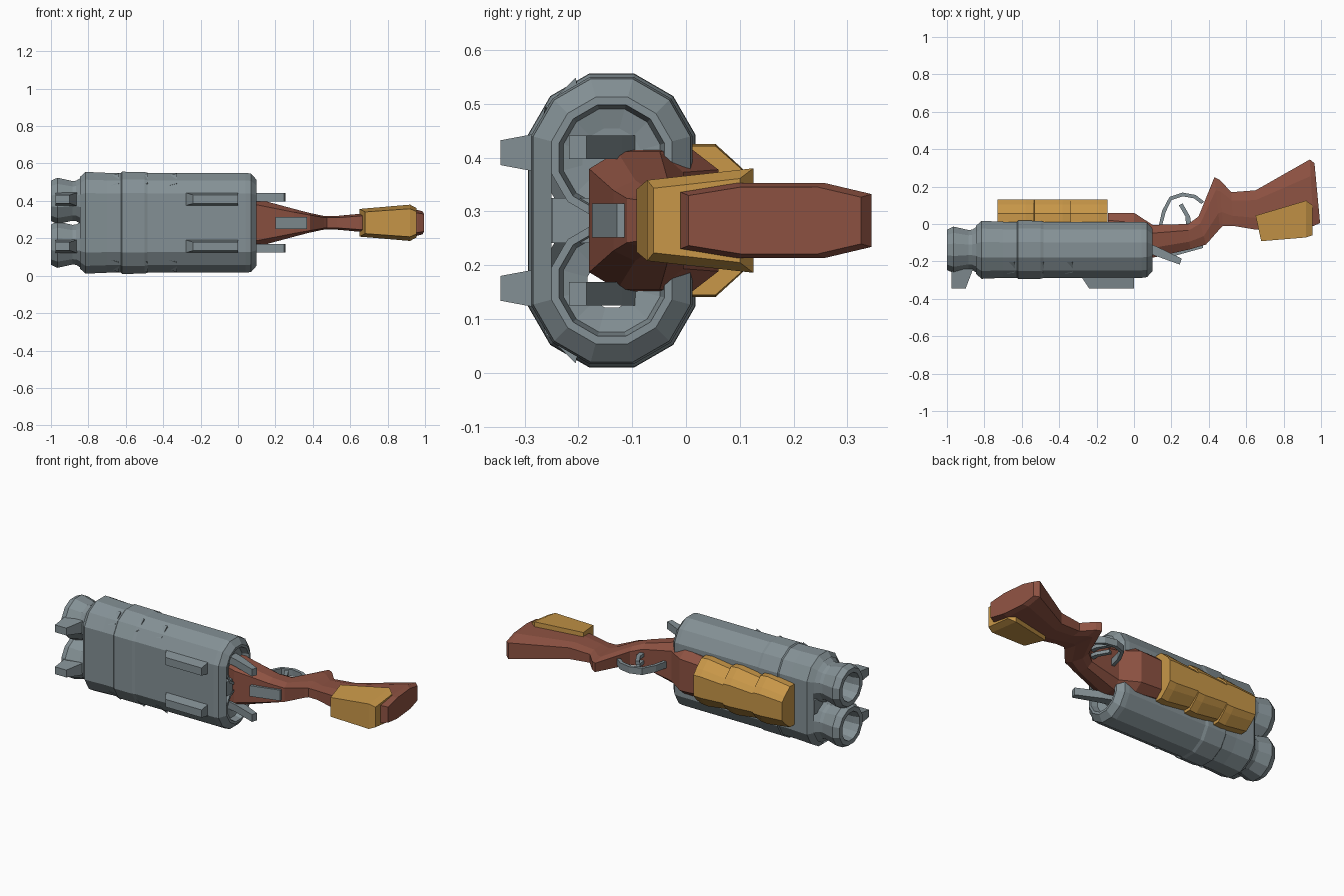
import bpy, bmesh, math
from mathutils import Vector

if "Cube" in bpy.data.objects:
    bpy.data.objects.remove(bpy.data.objects["Cube"])

CZ = 0.283               # middle plane
BY = -0.138              # barrel axis height (y)
BARRELS = (0.166, 0.40)  # barrel axes (z)


def material(name, col):
    m = bpy.data.materials.new(name)
    m.diffuse_color = (*col, 1)
    m.use_nodes = True
    m.node_tree.nodes["Principled BSDF"].inputs["Base Color"].default_value = m.diffuse_color
    return m


STEEL = material("steel grey", (0.23, 0.28, 0.30))
WOOD = material("red wood", (0.27, 0.085, 0.055))
BRASS = material("yellow brass", (0.58, 0.31, 0.065))


def loft(name, rings, mat, caps=True, closed=False):
    """Skin a list of equal-length point rings."""
    bm = bmesh.new()
    vs = [[bm.verts.new(p) for p in r] for r in rings]
    n = len(vs[0])
    pairs = list(zip(vs, vs[1:])) + ([(vs[-1], vs[0])] if closed else [])
    for a, b in pairs:
        for i in range(n):
            j = (i + 1) % n
            bm.faces.new((a[i], a[j], b[j], b[i]))
    if caps and not closed:
        bm.faces.new(vs[0])
        bm.faces.new(vs[-1])
    bmesh.ops.recalc_face_normals(bm, faces=bm.faces)
    me = bpy.data.meshes.new(name)
    bm.to_mesh(me)
    bm.free()
    me.materials.append(mat)
    ob = bpy.data.objects.new(name, me)
    bpy.context.collection.objects.link(ob)
    return ob


def circle(x, r, z, n=12):
    k = r / math.cos(math.pi / n)
    return [Vector((x, BY + k * math.cos((i + .5) * math.tau / n),
                    z + k * math.sin((i + .5) * math.tau / n))) for i in range(n)]


def stadium(x, r):
    """Outline wrapping both barrels."""
    top = circle(x, r, BARRELS[1])[:6]
    low = circle(x, r, BARRELS[0])[6:]
    return top + low


def lathe(name, prof, z, mat, caps=False, closed=False):
    return loft(name, [circle(x, r, z) for x, r in prof], mat, caps, closed)


def prism(name, pts, z0, z1, mat):
    """Extrude an xy profile along z."""
    return loft(name, [[(x, y, z) for x, y in pts] for z in (z0, z1)], mat)


def slab(name, base, tip, y0, y1, zc, w0, w1, mat):
    """Tapered block standing on the -y side; base/tip are x spans."""
    def rect(s, y, w):
        return [(s[0], y, zc - w), (s[1], y, zc - w), (s[1], y, zc + w), (s[0], y, zc + w)]
    return loft(name, [rect(base, y0, w0), rect(tip, y1, w1)], mat)


# barrel shroud with front collar and bevelled rear
loft("barrel_shroud", [stadium(x, r) for x, r in (
    (-0.845, 0.128), (-0.815, 0.155), (-0.70, 0.150), (0.04, 0.150),
    (0.07, 0.146), (0.10, 0.112))], STEEL, caps=False)
# wrapped band around the shroud
loft("shroud_band", [stadium(x, r) for x, r in (
    (-0.63, 0.146), (-0.62, 0.156), (-0.50, 0.155), (-0.47, 0.146))], STEEL, caps=False)
# filler walls between the barrels at both ends
for nm, x0, x1, h in (("front_web", -0.845, -0.80, 0.125), ("rear_web", 0.05, 0.085, 0.11)):
    prism(nm, [(x0, BY - h), (x1, BY - h), (x1, BY + h), (x0, BY + h)],
          BARRELS[0] + 0.075, BARRELS[1] - 0.075, STEEL)

for k, z in enumerate(BARRELS):
    side = ("lower", "upper")[k]
    out = (-1, 1)[k]
    # flared muzzle with a deep bore
    lathe(side + "_muzzle", [(-0.83, 0.13), (-0.865, 0.108), (-0.885, 0.106),
                             (-0.965, 0.124), (-1.0, 0.108), (-1.0, 0.082),
                             (-0.96, 0.075), (0.05, 0.072)], z, STEEL)
    # breech ring
    lathe(side + "_breech_ring", [(0.10, 0.112), (0.10, 0.098), (0.06, 0.09),
                                  (0.05, 0.045)], z, STEEL)
    if k == 1:
        lathe("breech_plug", [(0.04, 0.08), (0.052, 0.08)], z, STEEL, caps=True)
    zs = CZ + out * 0.126
    # front sight and rear rib
    slab(side + "_front_sight", (-0.975, -0.86), (-0.975, -0.90), -0.24, -0.345, zs, 0.036, 0.022, STEEL)
    slab(side + "_rear_rib", (-0.29, 0.0), (-0.24, 0.0), -0.27, -0.345, zs, 0.037, 0.023, STEEL)
    # hammer
    zh = CZ + out * 0.136
    prism(side + "_hammer", [(0.04, -0.09), (0.12, -0.12), (0.255, -0.185), (0.245, -0.217),
                             (0.10, -0.165), (0.04, -0.15)], zh - 0.022, zh + 0.022, STEEL)
    # raised wedges along the outer edge of the shroud
    for i, x in enumerate((-0.66, -0.505, -0.35)):
        zo = z + out * 0.128
        loft(f"{side}_wedge_{i}", [
            [(x - 0.035, -0.20, zo), (x - 0.035, -0.265, zo - out * 0.05), (x - 0.035, -0.19, zo - out * 0.05)],
            [(x + 0.025, -0.205, zo + out * 0.020), (x + 0.025, -0.262, zo - out * 0.035),
             (x + 0.025, -0.19, zo - out * 0.05)]], STEEL)


def section(t, b, w):
    """Octagonal section between a top and a bottom point."""
    t, b = Vector((*t, CZ)), Vector((*b, CZ))
    spec = ((0, .75), (.3, 1), (.75, 1), (1, .7))
    right = [t.lerp(b, f) + Vector((0, 0, w * s)) for f, s in spec]
    left = [t.lerp(b, f) - Vector((0, 0, w * s)) for f, s in reversed(spec)]
    return right + left


# one-piece wooden receiver, wrist and butt stock
loft("wood_stock", [section(*s) for s in (
    ((-0.14, -0.10), (-0.14, 0.06), 0.125), ((0.0, -0.15), (0.0, 0.06), 0.135),
    ((0.10, -0.18), (0.10, -0.005), 0.128), ((0.30, -0.135), (0.29, 0.0), 0.075),
    ((0.385, -0.11), (0.345, 0.04), 0.055), ((0.46, -0.025), (0.43, 0.25), 0.038),
    ((0.475, -0.01), (0.46, 0.235), 0.036), ((0.53, -0.01), (0.52, 0.17), 0.036),
    ((0.65, -0.03), (0.65, 0.18), 0.048), ((0.96, -0.01), (0.94, 0.345), 0.07),
    ((0.995, 0.005), (0.965, 0.325), 0.062))], WOOD)

# cheek saddle over the stock
def saddle(x0, x1, y0, y1, w0, w1):
    return [(x0, y0, CZ - w0), (x1, y1, CZ - w1), (x1, y1, CZ + w1), (x0, y0, CZ + w0)]


loft("cheek_saddle", [saddle(0.68, 0.65, -0.092, 0.045, 0.058, 0.074),
                      saddle(0.92, 0.92, -0.072, 0.125, 0.075, 0.097),
                      saddle(0.955, 0.955, -0.06, 0.10, 0.06, 0.078)], BRASS)

# fore-end with three flared steps
def grip(x, w):
    half = ((-0.03, w), (0.055, w), (0.105, w * .68), (0.13, w * .45))
    return [(x, y, CZ + h) for y, h in half] + [(x, y, CZ - h) for y, h in reversed(half)]


rings = []
for i in range(3):
    x = -0.73 + 0.197 * i
    rings += [grip(x, 0.122), grip(x + 0.15, 0.142), grip(x + 0.195, 0.138)]
loft("fore_end", rings, BRASS)

# top lever on the receiver
prism("top_lever", [(0.20, -0.175), (0.37, -0.128), (0.37, -0.09), (0.20, -0.12)],
      CZ - 0.032, CZ + 0.032, STEEL)

# trigger guard: bent strip
path = [(0.13, -0.02), (0.15, 0.07), (0.19, 0.145), (0.26, 0.168), (0.33, 0.155), (0.375, 0.12)]
mid = Vector((0.26, 0.02))
inner = [Vector(p) + (mid - Vector(p)).normalized() * 0.02 for p in path]
loft("trigger_guard", [[(*a, CZ - 0.02), (*a, CZ + 0.02), (*b, CZ + 0.02), (*b, CZ - 0.02)]
                       for a, b in zip(path, inner)], STEEL)

# twin triggers
for nm, dz in (("left_trigger", -0.022), ("right_trigger", 0.022)):
    prism(nm, [(0.28, -0.03), (0.31, -0.03), (0.30, 0.04), (0.26, 0.11), (0.24, 0.10), (0.275, 0.04)],
          CZ + dz - 0.01, CZ + dz + 0.01, STEEL)
